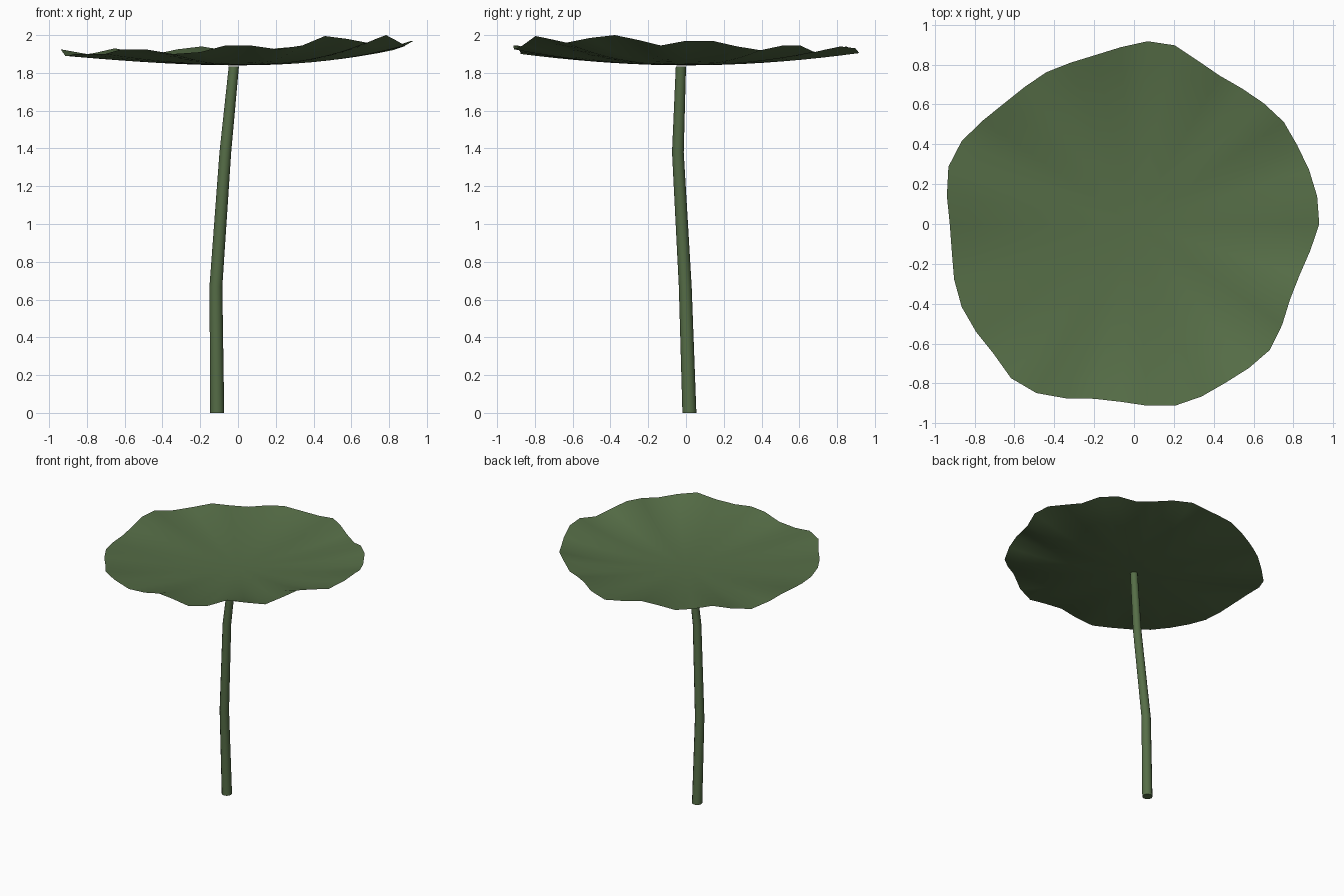
import bpy, bmesh
from math import sin, cos, tau, radians, hypot, atan2

cube = bpy.data.objects.get("Cube")
if cube:
    bpy.data.objects.remove(cube, do_unlink=True)

green = bpy.data.materials.new("leaf_green")
green.use_nodes = True
colour = (0.093, 0.155, 0.063, 1)
green.diffuse_color = colour
bsdf = green.node_tree.nodes["Principled BSDF"]
bsdf.inputs["Base Color"].default_value = colour
bsdf.inputs["Roughness"].default_value = 0.8


def finish(bm, name):
    mesh = bpy.data.meshes.new(name)
    bm.to_mesh(mesh)
    bm.free()
    mesh.materials.append(green)
    obj = bpy.data.objects.new(name, mesh)
    bpy.context.collection.objects.link(obj)
    bpy.ops.object.select_all(action="DESELECT")
    obj.select_set(True)
    bpy.context.view_layer.objects.active = obj
    bpy.ops.object.shade_smooth_by_angle(angle=radians(40))
    return obj


def bridge(bm, lower, upper):
    n = len(lower)
    for i in range(n):
        j = (i + 1) % n
        bm.faces.new((lower[i], lower[j], upper[j], upper[i]))


# Leaf rim: radius and height in centimetres-like hundredths, evenly spaced by angle
rim_radius = [93, 93, 92, 91, 91, 89, 87, 86, 88, 92, 92, 89, 87, 87,
              88, 88, 89, 92, 96, 97.5, 95, 92.5, 92.5, 94.5, 96, 96, 96, 99,
              98, 94, 90, 89.5, 91.5, 93.5, 93, 92, 92.5, 93, 90, 87, 87, 89.5]
rim_height = [197, 197, 194, 192, 194.5, 194.5, 191, 192.5, 194, 193, 190.5, 192, 194, 192.5,
              190, 191, 193, 190.5, 189, 192, 192.5, 190.5, 189, 189, 190, 190, 190, 192.5,
              192.5, 190, 191, 194.5, 194.5, 192.5, 194.5, 199.5, 198, 196, 198.5, 200, 197.5, 194.5]
CENTRE_Z, BOWL, RINGS = 1.84, 0.07, 9

# Leaf: shallow bowl whose ripples grow toward the rim
bm = bmesh.new()
count = len(rim_radius)
rings = []
for k in range(1, RINGS + 1):
    s = k / RINGS
    ring = []
    for i in range(count):
        a = tau * i / count
        r = rim_radius[i] / 100 * s
        ripple = rim_height[i] / 100 - CENTRE_Z - BOWL
        z = CENTRE_Z + BOWL * s ** 2 + ripple * s ** 3
        ring.append(bm.verts.new((r * cos(a), r * sin(a), z)))
    rings.append(ring)
middle = bm.verts.new((0, 0, CENTRE_Z))
for i in range(count):
    bm.faces.new((middle, rings[0][i], rings[0][(i + 1) % count]))
for inner, outer in zip(rings, rings[1:]):
    bridge(bm, outer, inner)
bmesh.ops.recalc_face_normals(bm, faces=bm.faces)
if sum(f.normal.z for f in bm.faces) < 0:
    bmesh.ops.reverse_faces(bm, faces=bm.faces)
finish(bm, "leaf")

# Stem: tapered, gently bent tube (x, y, z, radius)
path = [(-0.11, 0.018, 0, 0.037), (-0.117, -0.004, 0.67, 0.034),
        (-0.067, -0.043, 1.38, 0.031), (-0.022, -0.027, 1.835, 0.027)]
SIDES = 12
bm = bmesh.new()
tube = [[bm.verts.new((x + r * cos(tau * i / SIDES), y + r * sin(tau * i / SIDES), z))
         for i in range(SIDES)] for x, y, z, r in path]
for low, high in zip(tube, tube[1:]):
    bridge(bm, low, high)
bm.faces.new(tube[0][::-1])
bm.faces.new(tube[-1])
finish(bm, "stem")
